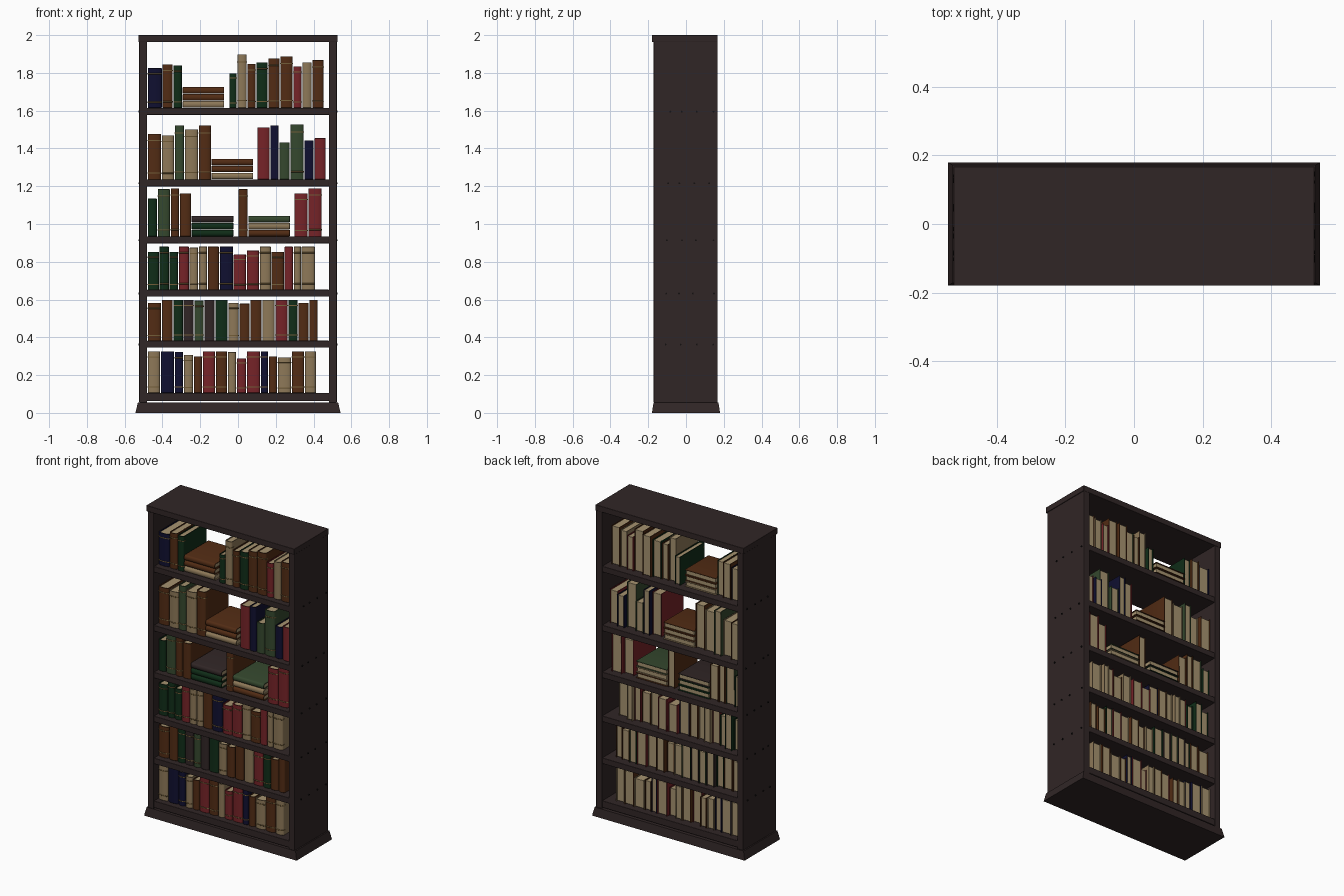
import bpy, bmesh, math, random
from mathutils import Matrix

if "Cube" in bpy.data.objects:
    bpy.data.objects.remove(bpy.data.objects["Cube"])

random.seed(4)


def material(name, rgb):
    m = bpy.data.materials.new(name)
    m.diffuse_color = (*rgb, 1)
    m.use_nodes = True
    m.node_tree.nodes["Principled BSDF"].inputs["Base Color"].default_value = m.diffuse_color
    return m


WOOD = material("dark_wood", (.030, .019, .019))
PAGES = material("paper", (.38, .29, .16))
GOLD = material("dull_gold", (.17, .11, .04))
NAIL = material("black_iron", (.006, .005, .005))
COVERS = {
    "N": material("navy_cloth", (.005, .005, .030)),
    "B": material("brown_leather", (.085, .025, .007)),
    "D": material("dark_green_cloth", (.005, .026, .009)),
    "G": material("green_cloth", (.035, .064, .027)),
    "T": material("tan_cloth", (.27, .19, .098)),
    "R": material("red_cloth", (.18, .017, .021)),
    "C": WOOD,
}


def finish(bm, name, mats, bevel=0.0):
    bmesh.ops.recalc_face_normals(bm, faces=bm.faces)
    me = bpy.data.meshes.new(name)
    bm.to_mesh(me)
    bm.free()
    for m in mats:
        me.materials.append(m)
    ob = bpy.data.objects.new(name, me)
    bpy.context.collection.objects.link(ob)
    if bevel:
        b = ob.modifiers.new("soft_edges", "BEVEL")
        b.width, b.segments = bevel, 2
        b.limit_method, b.angle_limit = "ANGLE", math.radians(40)
    return ob


def add_box(bm, lo, hi, mat=0):
    vs = bmesh.ops.create_cube(bm, size=1)["verts"]
    for v in vs:
        for i in range(3):
            v.co[i] = lo[i] if v.co[i] < 0 else hi[i]
    for f in {f for v in vs for f in v.link_faces}:
        f.material_index = mat
    return vs


def board(name, lo, hi):
    bm = bmesh.new()
    add_box(bm, lo, hi)
    return finish(bm, name, [WOOD], .002)


# ---- case ----
bm = bmesh.new()
for v in add_box(bm, (-.543, -.18, 0), (.543, .18, .055)):
    if v.co.z > .01:
        v.co.x *= .53 / .543
        v.co.y *= .172 / .18
finish(bm, "flared_base", [WOOD])
for s, side in ((-1, "left"), (1, "right")):
    a, b = sorted((s * .481, s * .523))
    board(side + "_wall", (a, -.171, .055), (b, .167, 1.965))
board("top_cap", (-.527, -.18, 1.963), (.527, .168, 2.0))
SHELF_TOPS = [.106, .382, .652, .934, 1.236, 1.615]
for i, z in enumerate(SHELF_TOPS):
    thick = .043 if i == 0 else .037
    board(f"shelf_{i + 1}", (-.482, -.168, z - thick), (.482, .165, z))

# nail heads along both sides at the shelf heights
bm = bmesh.new()
for z in SHELF_TOPS[1:]:
    for s in (-1, 1):
        for y in (-.09, -.02, .05, .14):
            m = Matrix.Translation((s * .524, y + random.uniform(-.02, .01), z - .02))
            bmesh.ops.create_cone(bm, cap_ends=True, segments=8, radius1=.005, radius2=.005,
                                  depth=.008, matrix=m @ Matrix.Rotation(math.pi / 2, 4, "Y"))
finish(bm, "nail_heads", [NAIL])


# ---- books ----
def u_strip(bm, outer, inner, z0, z1, mat):
    """Solid of a U-shaped outline (outer and inner line) between two heights."""
    rings = [[bm.verts.new((x, y, z)) for x, y in line]
             for line, z in ((outer, z0), (inner, z0), (inner, z1), (outer, z1))]
    n = len(outer)
    faces = [[r[k] for r in rings] for k in (0, n - 1)]
    for a, b in zip(rings, rings[1:] + rings[:1]):
        faces += [(a[k], a[k + 1], b[k + 1], b[k]) for k in range(n - 1)]
    for f in faces:
        bm.faces.new(f).material_index = mat


def u_line(w, front, bulge, back):
    arc = [(-w / 2 * math.cos(math.pi * k / 8), front + bulge * (1 - math.sin(math.pi * k / 8)))
           for k in range(9)]
    return [(-w / 2, back)] + arc + [(w / 2, back)]


count = 0


def book(colour, w, h, depth, bands):
    """Upright book: spine towards -y, standing on its origin."""
    global count
    count += 1
    t, b = .004, .012
    bm = bmesh.new()
    u_strip(bm, u_line(w, 0, b, depth), u_line(w - 2 * t, t, b, depth), 0, h, 0)
    add_box(bm, (-w / 2 + t, t + b / 2, .004), (w / 2 - t, depth - .006, h - .006), 1)
    if bands:
        for k in (.14, .86):
            u_strip(bm, u_line(w + .003, -.002, b, b + .012), u_line(w - .002, .002, b, b + .012),
                    h * k - .003, h * k + .003, 2)
    return finish(bm, f"book_{count}", [COVERS[colour], PAGES, GOLD], .002)


def row(shelf, x, colours, widths, heights):
    """Upright books from x; widths and heights in hundredths."""
    for c, w, h in zip(colours, widths, heights):
        w, h = w / 100, h / 100
        ob = book(c, w - .005, h, random.uniform(.235, .262), random.random() < .65)
        ob.location = (x + w / 2 - .002, -.132, SHELF_TOPS[shelf])
        x += w


def stack(shelf, x, colours):
    """Three books lying flat, listed bottom to top."""
    for i, c in enumerate(colours):
        ob = book(c, .034, .22, .25, False)
        ob.rotation_euler.y = math.pi / 2
        ob.location = (x, -.132, SHELF_TOPS[shelf] + .018 + i * .037)


row(5, -.478, "NBD", [7.9, 5.8, 4.8], [21, 23, 22.5])
stack(5, -.293, "TBB")
row(5, -.045, "DTBDBBRTB", [4.2, 5.3, 4.8, 6.3, 6.3, 6.9, 4.8, 5.3, 6.3],
    [18.3, 28.2, 23.3, 24.1, 26.2, 27.3, 22, 24.1, 25.2])

row(4, -.478, "BTGTB", [7.4, 6.9, 5.3, 7.4, 6.9], [24, 23.3, 28.6, 26.5, 28.6])
stack(4, -.14, "TBB")
row(4, .103, "RNGGNR", [6.9, 4.8, 5.8, 7.4, 5.3, 6.3], [27.6, 28.6, 19.6, 29.2, 20.7, 21.8])

row(3, -.478, "DGBB", [5.3, 6.9, 4.8, 6.3], [20, 25, 25.5, 22.8])
stack(3, -.245, "DDC")
row(3, .003, "B", [5.3], [25])
stack(3, .055, "BTG")
row(3, .299, "RR", [7.4, 7.4], [22.8, 25.5])

row(2, -.478, "DDDRTTBNRRTBRTT",
    [6.3, 5.3, 4.8, 5.8, 4.8, 4.8, 6.3, 7.4, 6.9, 6.9, 6.3, 6.9, 4.8, 4.2, 7.4],
    [20, 22.8, 20, 22.8, 22.3, 22.8, 22.8, 22.8, 18.6, 20.7, 22.8, 20, 22.8, 22.8, 22.8])
row(1, -.478, "BBDCGCDTBBTRDBB",
    [7.4, 6.3, 5.3, 5.8, 5.3, 5.8, 6.9, 5.8, 5.8, 6.3, 6.9, 6.9, 5.3, 5.8, 4.8],
    [20, 21.6, 21.6, 21.6, 21.2, 21.6, 21.6, 20, 19.6, 21.6, 21.6, 21.6, 21.6, 20, 21.6])
row(0, -.478, "TNNTBRBTRRNBTBT",
    [6.9, 7.4, 4.8, 5.3, 4.8, 6.9, 6.3, 4.8, 5.3, 7.4, 4.2, 4.8, 7.4, 6.9, 6.3],
    [22, 22, 21.6, 20, 19.3, 22, 22, 21.6, 18.3, 22, 22, 19.3, 18.8, 22, 22])

# smooth spines, sharp corners
for ob in bpy.context.scene.objects:
    ob.select_set(True)
    bpy.context.view_layer.objects.active = ob
bpy.ops.object.shade_smooth_by_angle(angle=math.radians(35))
